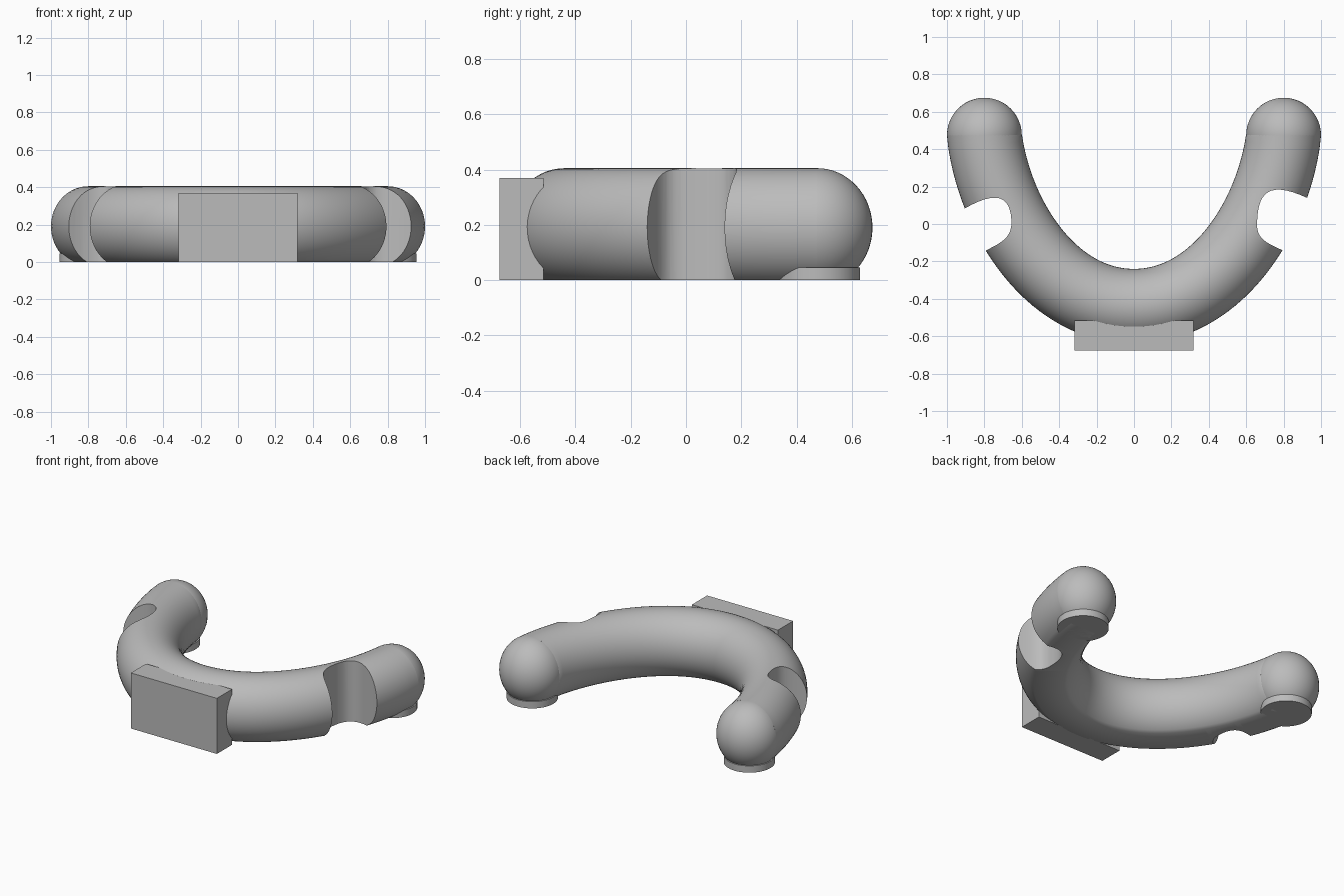
import bpy, bmesh, math
from mathutils import Vector

cube = bpy.data.objects.get("Cube")
if cube:
    bpy.data.objects.remove(cube, do_unlink=True)

grey = bpy.data.materials.new("plain grey")
grey.use_nodes = True
grey.diffuse_color = (0.5, 0.5, 0.5, 1)
grey.node_tree.nodes["Principled BSDF"].inputs["Base Color"].default_value = (0.5, 0.5, 0.5, 1)

RADIUS, HEIGHT, MID = 0.2, 0.215, 0.19
END = Vector((0.8, 0.475))


def make_object(name, bm, smooth=True):
    bmesh.ops.recalc_face_normals(bm, faces=bm.faces)
    mesh = bpy.data.meshes.new(name)
    bm.to_mesh(mesh)
    bm.free()
    obj = bpy.data.objects.new(name, mesh)
    bpy.context.collection.objects.link(obj)
    mesh.materials.append(grey)
    if smooth:
        bpy.ops.object.select_all(action='DESELECT')
        obj.select_set(True)
        bpy.context.view_layer.objects.active = obj
        bpy.ops.object.shade_smooth_by_angle(angle=math.radians(35))
    return obj


def prism(bm, outline, low, high):
    """Closed vertical prism over a flat outline."""
    base = bm.faces.new([bm.verts.new((x, y, low)) for x, y in outline])
    top = bmesh.ops.extrude_face_region(bm, geom=[base])
    verts = [g for g in top["geom"] if isinstance(g, bmesh.types.BMVert)]
    bmesh.ops.translate(bm, verts=verts, vec=(0, 0, high - low))


def bend(points, steps):
    """Cubic curve through its end points."""
    a, b, c, d = [Vector(p) for p in points]
    for i in range(steps + 1):
        t = i / steps
        s = 1 - t
        yield a * s**3 + b * 3 * s * s * t + c * 3 * s * t * t + d * t**3


# Curved body: flat-bottomed round section swept along a mirrored bend
half = list(bend([END, (0.75, 0.05), (0.45, -0.44), (0, -0.44)], 40))
path = half + [Vector((-p.x, p.y)) for p in reversed(half[:-1])]
start = math.asin(-MID / HEIGHT)
arc = [start + (math.pi - 2 * start) * i / 48 for i in range(49)]
bm = bmesh.new()
rings = []
for i, p in enumerate(path):
    if i == 0:
        along = Vector((0, -1))
    elif i == len(path) - 1:
        along = Vector((0, 1))
    else:
        along = (path[i + 1] - path[i - 1]).normalized()
    side = Vector((-along.y, along.x)) * RADIUS
    rings.append([bm.verts.new((p.x + side.x * math.cos(a), p.y + side.y * math.cos(a),
                                MID + HEIGHT * math.sin(a))) for a in arc])
for r, s in zip(rings, rings[1:]):
    for k in range(len(arc)):
        n = (k + 1) % len(arc)
        bm.faces.new((r[k], r[n], s[n], s[k]))
bm.faces.new(rings[0])
bm.faces.new(rings[-1])
body = make_object("curved_body", bm, smooth=False)

# Rounded notches cut through the outer side of each arm
notches = {
    "left": [(1.1, 0.06), (0.925, 0.14), (0.72, 0.235), (0.66, 0.17), (0.658, 0.0),
             (0.655, -0.085), (0.72, -0.105), (0.797, -0.142), (1.1, -0.3)],
    "right": [(-1.1, 0.0), (-0.905, 0.083), (-0.71, 0.195), (-0.655, 0.13), (-0.655, 0.0),
              (-0.66, -0.08), (-0.72, -0.105), (-0.797, -0.144), (-1.1, -0.3)],
}
for name, pts in notches.items():
    outline = [pts[0]] + list(bend(pts[1:5], 14)) + list(bend(pts[4:8], 14))[1:] + [pts[8]]
    bm = bmesh.new()
    prism(bm, outline, -0.2, 0.7)
    cutter = make_object(name + "_notch_cutter", bm, smooth=False)
    cutter.hide_render = True
    cut = body.modifiers.new("notch", 'BOOLEAN')
    cut.operation, cut.solver, cut.object = 'DIFFERENCE', 'EXACT', cutter
    bpy.ops.object.select_all(action='DESELECT')
    bpy.context.view_layer.objects.active = body
    body.select_set(True)
    bpy.ops.object.modifier_apply(modifier=cut.name)
    bpy.data.objects.remove(cutter, do_unlink=True)
bpy.ops.object.shade_smooth_by_angle(angle=math.radians(35))

# Rounded ends with round feet
for name, sign in (("left", 1), ("right", -1)):
    x, y = sign * END.x, END.y
    bm = bmesh.new()
    bmesh.ops.create_uvsphere(bm, u_segments=48, v_segments=32, radius=1)
    bmesh.ops.scale(bm, vec=(RADIUS, RADIUS, HEIGHT), verts=bm.verts)
    bmesh.ops.translate(bm, vec=(x, y, MID), verts=bm.verts)
    for point, normal in (((0, 0, 0.001), (0, 0, -1)), ((0, y - 0.002, 0), (0, -1, 0))):
        bmesh.ops.bisect_plane(bm, geom=bm.verts[:] + bm.edges[:] + bm.faces[:],
                               plane_co=point, plane_no=normal, clear_outer=True)
    make_object(name + "_rounded_end", bm)

    bm = bmesh.new()
    ring = [math.tau * i / 48 for i in range(48)]
    prism(bm, [(x + 0.155 * math.cos(a), y + 0.155 * math.sin(a)) for a in ring], 0, 0.045)
    make_object(name + "_foot", bm)

# Front block
bm = bmesh.new()
prism(bm, [(-0.317, -0.675), (0.317, -0.675), (0.317, -0.515), (-0.317, -0.515)], 0, 0.37)
make_object("front_block", bm, smooth=False)
